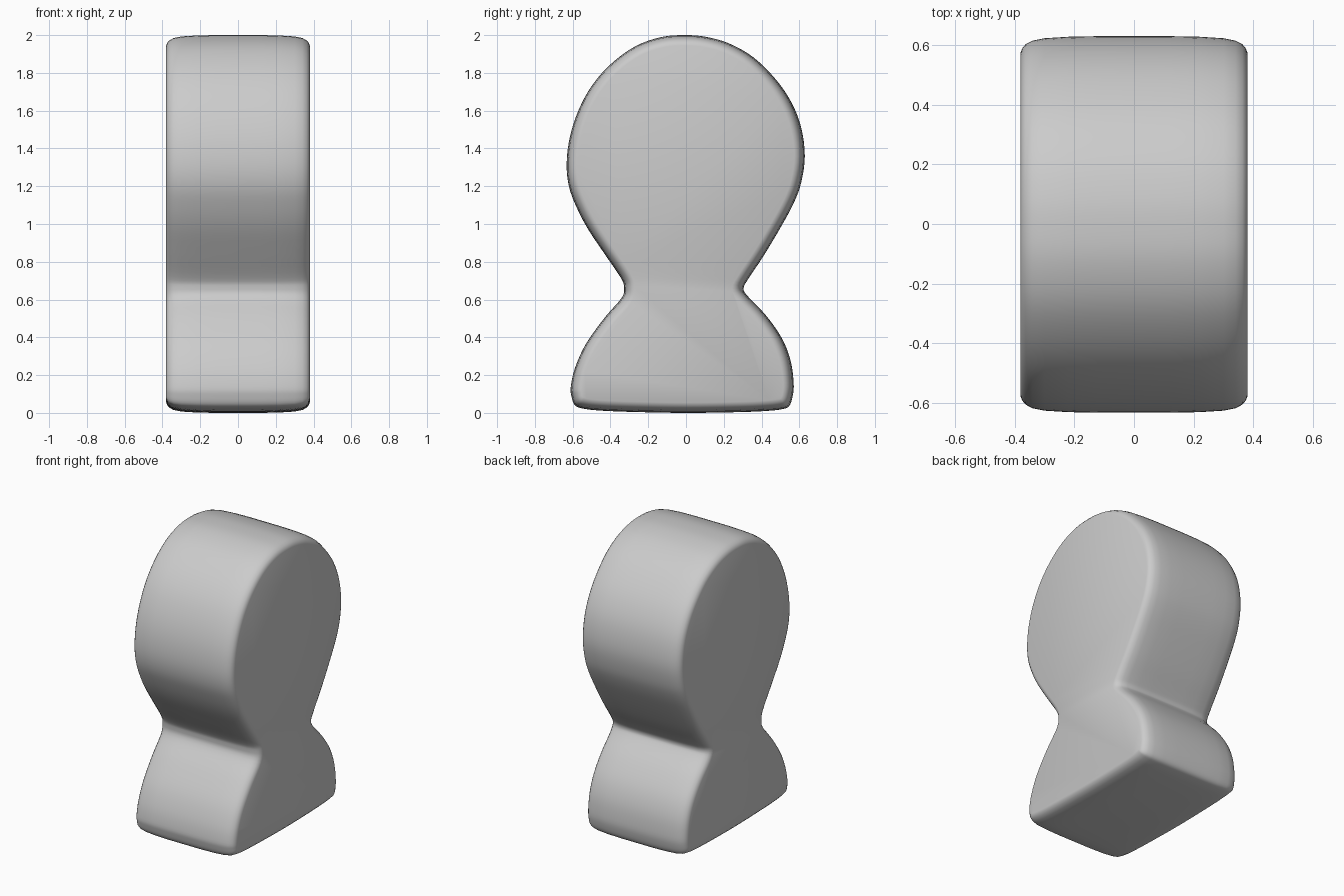
import bpy, bmesh, math
from mathutils import Vector

if "Cube" in bpy.data.objects:
    bpy.data.objects.remove(bpy.data.objects["Cube"])

# Side silhouette (y, z), counter-clockwise from the middle of the base
profile = [
    (0, 0), (0.28, 0.004), (0.42, 0.01), (0.50, 0.018), (0.545, 0.035),
    (0.565, 0.09), (0.57, 0.16), (0.553, 0.28), (0.505, 0.40), (0.42, 0.52),
    (0.325, 0.62), (0.305, 0.66), (0.33, 0.71), (0.41, 0.83), (0.50, 0.98),
    (0.57, 1.11), (0.61, 1.22), (0.629, 1.36), (0.61, 1.51), (0.56, 1.64),
    (0.48, 1.76), (0.36, 1.88), (0.23, 1.955), (0.11, 1.99), (0, 2.0),
    (-0.13, 1.99), (-0.27, 1.94), (-0.40, 1.845), (-0.50, 1.73), (-0.57, 1.60),
    (-0.615, 1.46), (-0.632, 1.32), (-0.62, 1.20), (-0.58, 1.09), (-0.52, 0.975),
    (-0.43, 0.84), (-0.345, 0.715), (-0.328, 0.665), (-0.34, 0.61), (-0.43, 0.505),
    (-0.53, 0.365), (-0.587, 0.24), (-0.61, 0.14), (-0.607, 0.09), (-0.588, 0.04),
    (-0.54, 0.022), (-0.45, 0.012), (-0.28, 0.005),
]
pts = [Vector(p) for p in profile]
N = len(pts)


def inset(d):
    """Mitred inward offset of the silhouette."""
    out = []
    for i in range(N):
        a = (pts[i] - pts[i - 1]).normalized()
        b = (pts[(i + 1) % N] - pts[i]).normalized()
        na, nb = Vector((-a.y, a.x)), Vector((-b.y, b.x))
        m = (na + nb).normalized()
        out.append(pts[i] + m * (d / max(m.dot(na), 0.5)))
    return out


def smooth(p, steps=4):
    """Closed Catmull-Rom curve through the points."""
    out = []
    for i in range(N):
        p0, p1, p2, p3 = p[i - 1], p[i], p[(i + 1) % N], p[(i + 2) % N]
        for s in range(steps):
            t = s / steps
            out.append(0.5 * (2 * p1 + (p2 - p0) * t
                              + (2 * p0 - 5 * p1 + 4 * p2 - p3) * t * t
                              + (3 * p1 - p0 - 3 * p2 + p3) * t ** 3))
    return out


# Rounded slab: rings across the width as (x, inset)
half = [(0.12, 0), (0.22, 0.002), (0.30, 0.007), (0.34, 0.015),
        (0.363, 0.027), (0.374, 0.04), (0.380, 0.055)]
rings = [(-x, d) for x, d in reversed(half)] + half

bm = bmesh.new()
loops = [[bm.verts.new((x, p.x, p.y)) for p in smooth(inset(d))] for x, d in rings]
for a, b in zip(loops, loops[1:]):
    n = len(a)
    for i in range(n):
        j = (i + 1) % n
        bm.faces.new((a[i], a[j], b[j], b[i]))
bm.faces.new(loops[0])
bm.faces.new(loops[-1])
bmesh.ops.recalc_face_normals(bm, faces=bm.faces)

me = bpy.data.meshes.new("pawn_body")
bm.to_mesh(me)
bm.free()
body = bpy.data.objects.new("pawn_body", me)
bpy.context.collection.objects.link(body)
bpy.context.view_layer.objects.active = body
body.select_set(True)
bpy.ops.object.shade_smooth_by_angle(angle=math.radians(40))
